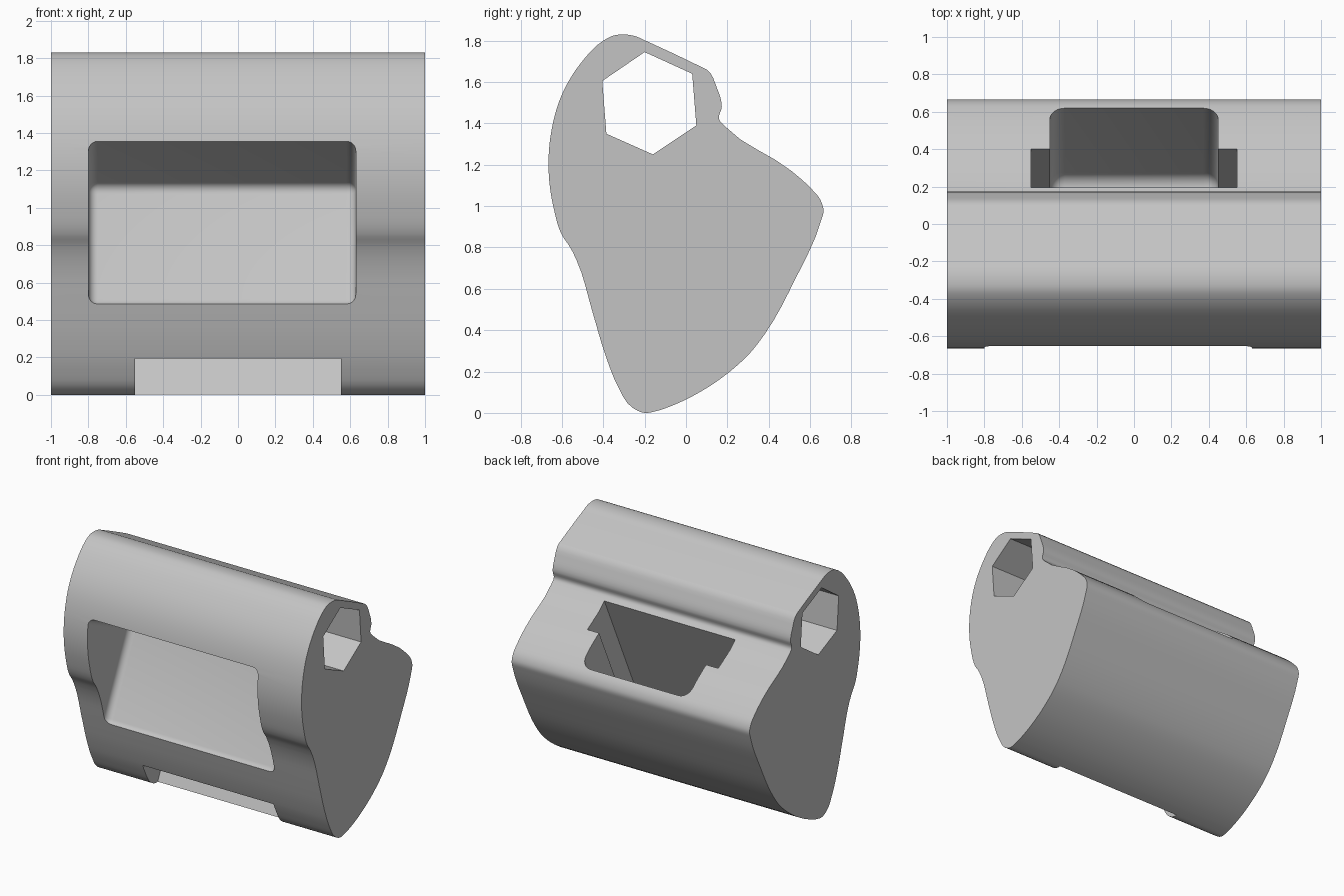
import bpy, bmesh, math
from mathutils import Matrix, Vector
from mathutils.geometry import interpolate_bezier

cube = bpy.data.objects.get("Cube")
if cube:
    bpy.data.objects.remove(cube, do_unlink=True)

TILT = math.radians(-25)   # lean shared by both pockets and the slot

# One plain grey
grey = bpy.data.materials.new("plain grey")
grey.use_nodes = True
colour = (0.55, 0.55, 0.55, 1)
grey.diffuse_color = colour
grey.node_tree.nodes["Principled BSDF"].inputs["Base Color"].default_value = colour


def finish(name, bm):
    """Turn a bmesh into a named, grey object in the scene."""
    bmesh.ops.recalc_face_normals(bm, faces=bm.faces)
    mesh = bpy.data.meshes.new(name)
    bm.to_mesh(mesh)
    bm.free()
    mesh.materials.append(grey)
    obj = bpy.data.objects.new(name, mesh)
    bpy.context.collection.objects.link(obj)
    return obj


def prism(name, outline, half_width):
    """Extrude a (y, z) outline along x."""
    bm = bmesh.new()
    face = bm.faces.new([bm.verts.new((-half_width, y, z)) for y, z in outline])
    result = bmesh.ops.extrude_face_region(bm, geom=[face])
    moved = [v for v in result["geom"] if isinstance(v, bmesh.types.BMVert)]
    bmesh.ops.translate(bm, verts=moved, vec=(2 * half_width, 0, 0))
    return finish(name, bm)


def tilted_box(name, xs, ys, zs, radius=0):
    """Box given in the leaning frame, with optional rounded edges."""
    bm = bmesh.new()
    bmesh.ops.create_cube(bm, size=1)
    spans = (xs, ys, zs)
    bmesh.ops.scale(bm, verts=bm.verts, vec=[b - a for a, b in spans])
    bmesh.ops.translate(bm, verts=bm.verts, vec=[(a + b) / 2 for a, b in spans])
    if radius:
        bmesh.ops.bevel(bm, geom=list(bm.edges), offset=radius, segments=6,
                        profile=0.5, affect='EDGES')
    bmesh.ops.transform(bm, verts=bm.verts, matrix=Matrix.Rotation(TILT, 4, 'X'))
    return finish(name, bm)


def smooth_outline(points, steps=5):
    """Closed smooth curve through the points; short sides steer the tangents."""
    pts = [Vector((y, z, 0)) for y, z in points]
    n = len(pts)
    tangents = []
    for i in range(n):
        before, after = pts[i] - pts[i - 1], pts[(i + 1) % n] - pts[i]
        tangents.append((before / before.length_squared
                         + after / after.length_squared).normalized())
    outline = []
    for i in range(n):
        j = (i + 1) % n
        reach = (pts[j] - pts[i]).length / 3
        curve = interpolate_bezier(pts[i], pts[i] + tangents[i] * reach,
                                   pts[j] - tangents[j] * reach, pts[j], steps)
        outline += [(p.x, p.y) for p in curve[:-1]]
    return outline


# Body side profile, from the bottom up the front and down the back
profile = [
    (-.2, 0), (-.265, .03), (-.33, .13), (-.39, .28), (-.45, .48), (-.53, .74),
    (-.56, .80), (-.6, .86), (-.64, .99), (-.665, 1.18), (-.65, 1.37),
    (-.6, 1.54), (-.51, 1.69), (-.4, 1.8), (-.35, 1.825), (-.3, 1.83),
    (-.24, 1.82), (-.2, 1.802), (.08, 1.67), (.1, 1.66), (.15, 1.57),
    (.173, 1.48), (.16, 1.42), (.19, 1.385), (.51, 1.17), (.6, 1.09),
    (.65, 1.03), (.665, .98), (.65, .92), (.53, .65), (.38, .38),
    (.31, .29), (.2, .19), (.03, .08), (-.08, .03), (-.15, .007)]
body = prism("body", smooth_outline(profile), 1)

# Hexagonal bore, front tray, strap slot and rear pocket
bore = [(-.2, 1.745), (.03, 1.64), (.05, 1.39), (-.16, 1.25), (-.385, 1.35),
        (-.405, 1.605)]
cutters = [
    prism("hex_bore", bore, 1.2),
    tilted_box("front_tray", (-.8, .63), (-1.7, -.6), (.235, .953), .05),
    tilted_box("strap_slot", (-.55, .55), (-.407, -.162), (-.6, 2)),
    tilted_box("rear_pocket", (-.45, .45), (-.4, .109), (.34, 2), .08),
]

bpy.ops.object.select_all(action='DESELECT')
bpy.context.view_layer.objects.active = body
body.select_set(True)
for cutter in cutters:
    cutter.hide_render = True
    cut = body.modifiers.new(cutter.name, 'BOOLEAN')
    cut.operation = 'DIFFERENCE'
    cut.solver = 'EXACT'
    cut.object = cutter
    bpy.ops.object.modifier_apply(modifier=cut.name)
for cutter in cutters:
    bpy.data.objects.remove(cutter, do_unlink=True)

bpy.ops.object.shade_smooth_by_angle(angle=math.radians(25))
